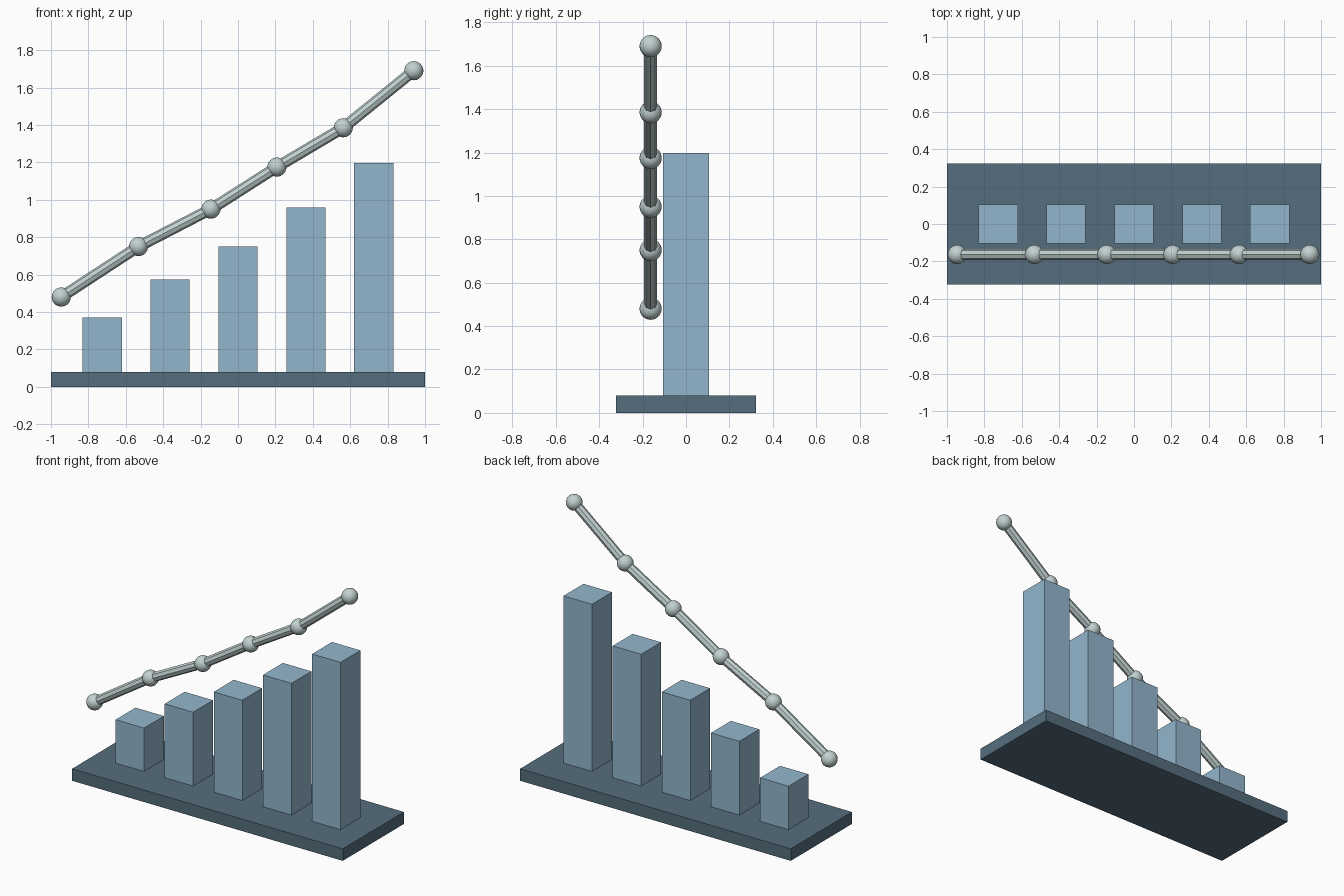
import bpy
from mathutils import Vector

default = bpy.data.objects.get("Cube")
if default:
    bpy.data.objects.remove(default, do_unlink=True)


def material(name, rgb):
    mat = bpy.data.materials.new(name)
    mat.use_nodes = True
    colour = (*rgb, 1)
    mat.diffuse_color = colour
    mat.node_tree.nodes["Principled BSDF"].inputs["Base Color"].default_value = colour
    return mat


slate = material("dark slate blue", (0.09, 0.155, 0.205))
blue = material("light steel blue", (0.29, 0.47, 0.61))
pale = material("pale grey green", (0.53, 0.64, 0.63))


def finish(name, mat):
    obj = bpy.context.object
    obj.name = name
    obj.data.materials.append(mat)
    return obj


def box(name, x, width, depth, bottom, top, mat):
    bpy.ops.mesh.primitive_cube_add(size=1, location=(x, 0, (bottom + top) / 2))
    obj = finish(name, mat)
    obj.scale = (width, depth, top - bottom)
    bpy.ops.object.transform_apply(location=False, rotation=False, scale=True)


# Base plate
BASE_TOP = 0.08
box("base_plate", 0, 2, 0.645, 0, BASE_TOP, slate)

# Rising chart bars
for i, top in enumerate((0.37, 0.573, 0.75, 0.96, 1.197)):
    box(f"bar_{i + 1}", (i - 2) * 0.363, 0.21, 0.21, BASE_TOP, top, blue)

# Trend line: ball joints
LINE_Y = -0.163
path = ((-0.945, 0.48), (-0.532, 0.75), (-0.145, 0.95),
        (0.208, 1.175), (0.563, 1.385), (0.94, 1.69))
joints = [Vector((x, LINE_Y, z)) for x, z in path]
for i, centre in enumerate(joints):
    bpy.ops.mesh.primitive_uv_sphere_add(segments=24, ring_count=16,
                                         radius=0.051, location=centre)
    finish(f"joint_{i + 1}", pale)
    bpy.ops.object.shade_smooth_by_angle()

# Trend line: eight-sided rods between neighbouring joints
for i, (start, end) in enumerate(zip(joints, joints[1:])):
    span = end - start
    bpy.ops.mesh.primitive_cylinder_add(
        vertices=8, radius=0.03, depth=span.length, location=(start + end) / 2,
        rotation=span.to_track_quat("Z", "Y").to_euler())
    finish(f"rod_{i + 1}", pale)
